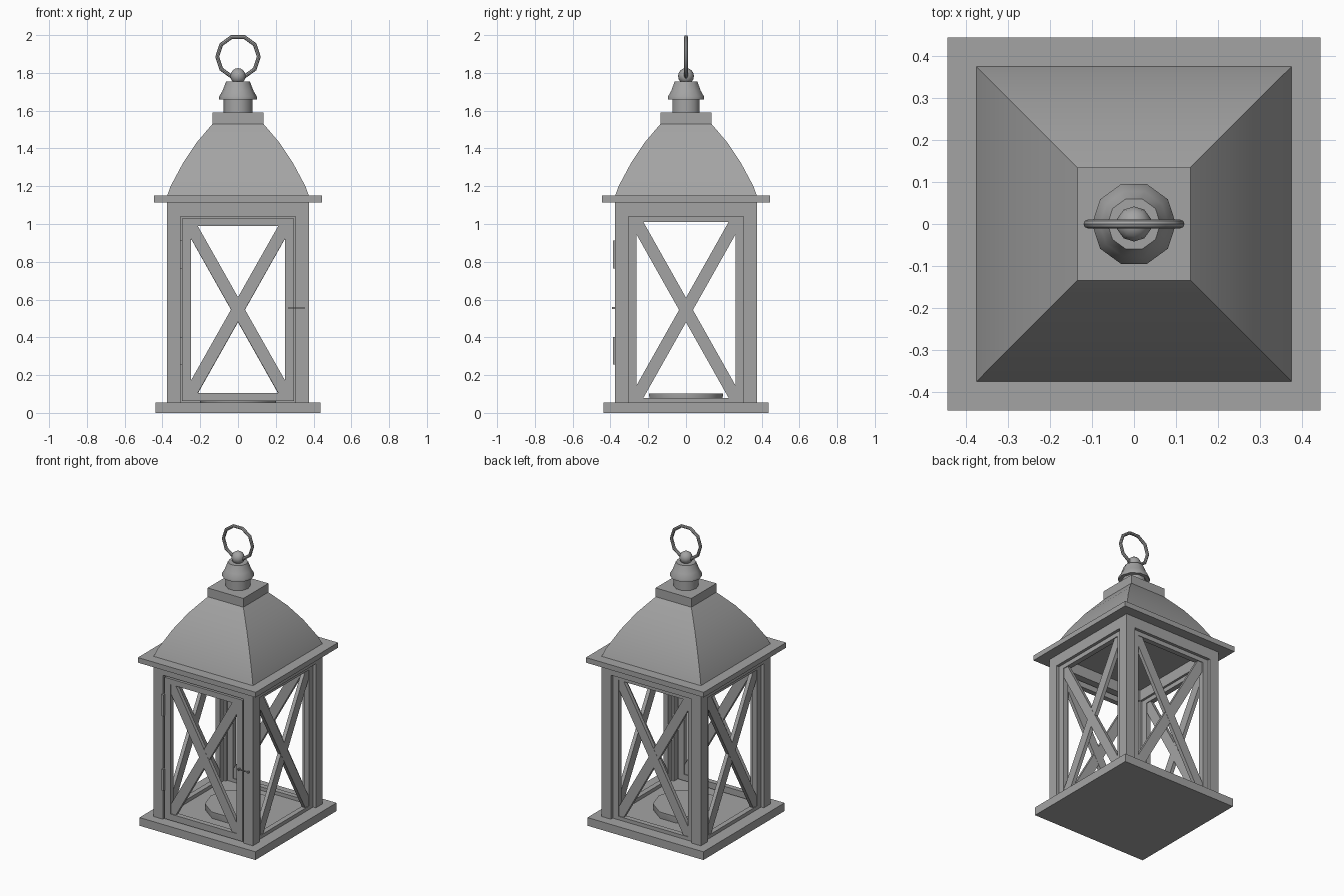
import bpy, bmesh, math
from mathutils import Matrix, Vector

cube = bpy.data.objects.get("Cube")
if cube:
    bpy.data.objects.remove(cube, do_unlink=True)

GREY = (0.37, 0.37, 0.37, 1)
mat = bpy.data.materials.new("painted grey metal")
mat.use_nodes = True
mat.diffuse_color = GREY
mat.node_tree.nodes["Principled BSDF"].inputs["Base Color"].default_value = GREY


def finish(name, bm, smooth=False):
    bmesh.ops.recalc_face_normals(bm, faces=bm.faces)
    mesh = bpy.data.meshes.new(name)
    bm.to_mesh(mesh)
    bm.free()
    mesh.materials.append(mat)
    ob = bpy.data.objects.new(name, mesh)
    bpy.context.collection.objects.link(ob)
    if smooth:
        bpy.ops.object.select_all(action="DESELECT")
        ob.select_set(True)
        bpy.context.view_layer.objects.active = ob
        bpy.ops.object.shade_smooth_by_angle(angle=math.radians(40))
    return ob


def add_box(bm, x, y, z, turn=Matrix()):
    """Box from (low, high) pairs, optionally moved by a matrix."""
    size = Matrix.Diagonal((x[1] - x[0], y[1] - y[0], z[1] - z[0], 1))
    mid = Matrix.Translation((sum(x) / 2, sum(y) / 2, sum(z) / 2))
    bmesh.ops.create_cube(bm, size=1, matrix=turn @ mid @ size)


def slab(name, half, low, high):
    bm = bmesh.new()
    add_box(bm, (-half, half), (-half, half), (low, high))
    return finish(name, bm)


def lathe(name, profile, sides=10):
    """Closed solid of revolution from (radius, height) points."""
    bm = bmesh.new()
    rings = [[bm.verts.new((r * math.cos(math.tau * i / sides),
                            r * math.sin(math.tau * i / sides), z))
              for i in range(sides)] for r, z in profile]
    for a, b in zip(rings, rings[1:]):
        for i in range(sides):
            j = (i + 1) % sides
            bm.faces.new((a[i], a[j], b[j], b[i]))
    bm.faces.new(rings[0][::-1])
    bm.faces.new(rings[-1])
    return finish(name, bm, smooth=True)


def crossed_panel(name, angle, outer, inner, bottom, top, low, high, face):
    """Rectangular frame with an X brace, built facing -y and then turned."""
    bm = bmesh.new()
    depth = (-face, -face + 0.035)
    for s in (-1, 1):
        add_box(bm, sorted((s * inner, s * outer)), depth, (bottom, top))
    add_box(bm, (-inner, inner), depth, (bottom, low))
    add_box(bm, (-inner, inner), depth, (high, top))
    half = math.hypot(inner, (high - low) / 2) + 0.003
    tilt = math.atan2(inner, (high - low) / 2)
    for s in (-1, 1):
        turn = Matrix.Translation((0, 0, (low + high) / 2)) @ Matrix.Rotation(s * tilt, 4, "Y")
        # The two bars differ by a hair in depth so their faces never coincide
        add_box(bm, (-0.032, 0.032), (-face + 0.005 + s * 0.0005, -face + 0.03 + s * 0.0005),
                (-half, half), turn)
    bm.transform(Matrix.Rotation(angle, 4, "Z"))
    return finish(name, bm)


# Base, eave and roof collar
slab("base", 0.438, 0, 0.056)
slab("eave", 0.445, 1.115, 1.15)
slab("roof_collar", 0.135, 1.53, 1.59)

# Corner posts and the rails joining them at the top
bm = bmesh.new()
for sx in (-1, 1):
    for sy in (-1, 1):
        add_box(bm, sorted((sx * 0.305, sx * 0.375)), sorted((sy * 0.305, sy * 0.375)), (0.056, 1.115))
for k in range(4):
    add_box(bm, (-0.305, 0.305), (-0.375, -0.305), (1.04, 1.115), Matrix.Rotation(k * math.pi / 2, 4, "Z"))
finish("body_frame", bm)

# Door in front, fixed panels on the other three sides
crossed_panel("door", 0, 0.296, 0.25, 0.062, 1.028, 0.105, 0.99, 0.372)
for k, name in enumerate(("left_panel", "back_panel", "right_panel"), 1):
    crossed_panel(name, k * math.pi / 2, 0.305, 0.262, 0.056, 1.04, 0.08, 1.01, 0.355)

# Curved four-sided roof
bm = bmesh.new()
previous = None
for half, z in ((0.375, 1.15), (0.357, 1.2), (0.29, 1.325), (0.22, 1.43), (0.135, 1.53)):
    ring = [bm.verts.new((half * x, half * y, z)) for x, y in ((-1, -1), (1, -1), (1, 1), (-1, 1))]
    if previous:
        for i in range(4):
            j = (i + 1) % 4
            bm.faces.new((previous[i], previous[j], ring[j], ring[i]))
    else:
        bm.faces.new(ring[::-1])
    previous = ring
bm.faces.new(previous)
finish("roof", bm, smooth=True)

# Chimney, finial and candle plate
lathe("chimney", [(0.076, 1.59), (0.076, 1.67)])
lathe("chimney_cap", [(0.1, 1.66), (0.1, 1.675), (0.082, 1.705), (0.063, 1.755)])
lathe("candle_plate", [(0.2, 0.056), (0.205, 0.09), (0.205, 0.102)])

bm = bmesh.new()
bmesh.ops.create_uvsphere(bm, u_segments=10, v_segments=8, radius=0.042,
                          matrix=Matrix.Translation((0, 0, 1.783)))
finish("finial_ball", bm, smooth=True)

# Carrying ring
bpy.ops.mesh.primitive_torus_add(major_segments=10, minor_segments=8, major_radius=0.11,
                                 minor_radius=0.0105, location=(0, 0, 1.885),
                                 rotation=(math.pi / 2, 0, 0))
ring = bpy.context.object
ring.name = "carrying_ring"
ring.data.materials.append(mat)
bpy.ops.object.shade_smooth_by_angle(angle=math.radians(40))

# Door hinges: a knuckle over the gap
bm = bmesh.new()
for z in (0.255, 0.765):
    add_box(bm, (-0.308, -0.293), (-0.386, -0.36), (z, z + 0.147))
finish("door_hinges", bm)

# Door latch: a thin hook held by two pins
bm = bmesh.new()
add_box(bm, (0.265, 0.355), (-0.388, -0.383), (0.552, 0.557))
for x in (0.275, 0.345):
    add_box(bm, (x - 0.004, x + 0.004), (-0.392, -0.365), (0.549, 0.56))
finish("door_latch", bm)
